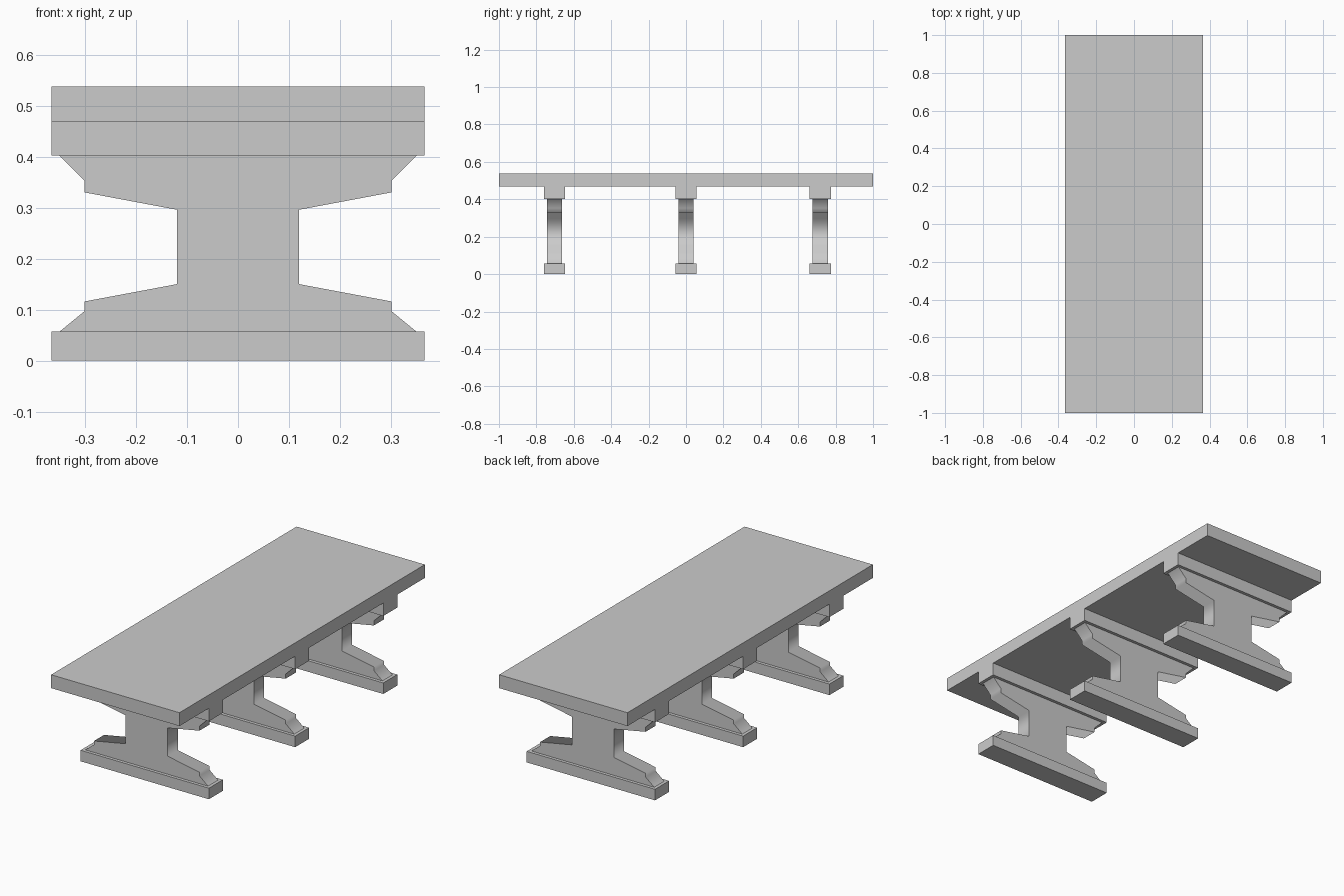
import bpy, bmesh, math

if "Cube" in bpy.data.objects:
    bpy.data.objects.remove(bpy.data.objects["Cube"])

HALF_X = 0.366


def finish(bm, name):
    bmesh.ops.recalc_face_normals(bm, faces=bm.faces)
    mesh = bpy.data.meshes.new(name)
    bm.to_mesh(mesh)
    bm.free()
    obj = bpy.data.objects.new(name, mesh)
    bpy.context.collection.objects.link(obj)
    return obj


def slab(name, y, width, z0, z1):
    """Full-depth rectangular block."""
    bm = bmesh.new()
    bmesh.ops.create_cube(bm, size=1)
    bmesh.ops.scale(bm, vec=(2 * HALF_X, width, z1 - z0), verts=bm.verts)
    bmesh.ops.translate(bm, vec=(0, y, (z0 + z1) / 2), verts=bm.verts)
    return finish(bm, name)


def pedestal(name, y, width):
    """Mirrored trestle outline extruded along y."""
    half = [(0.35, 0.057), (0.301, 0.097), (0.301, 0.116), (0.12, 0.15),
            (0.12, 0.296), (0.301, 0.33), (0.301, 0.353), (0.35, 0.402)]
    outline = half + [(-x, z) for x, z in reversed(half)]
    bm = bmesh.new()
    face = bm.faces.new([bm.verts.new((x, y - width / 2, z)) for x, z in outline])
    geom = bmesh.ops.extrude_face_region(bm, geom=[face], use_keep_orig=True)["geom"]
    verts = [g for g in geom if isinstance(g, bmesh.types.BMVert)]
    bmesh.ops.translate(bm, vec=(0, width, 0), verts=verts)
    obj = finish(bm, name)
    # soft shading around the outline, crisp front and back edges
    bpy.ops.object.select_all(action='DESELECT')
    obj.select_set(True)
    bpy.context.view_layer.objects.active = obj
    bpy.ops.object.shade_smooth_by_angle(angle=math.radians(85))
    return obj


# Table top
slab("table_top", 0, 2.0, 0.469, 0.538)

# Three trestles: foot, pedestal, cross beam
for label, y in (("front", -0.703), ("middle", 0.0), ("back", 0.718)):
    slab(label + "_foot", y, 0.114, 0.0, 0.057)
    pedestal(label + "_pedestal", y, 0.082)
    slab(label + "_beam", y, 0.114, 0.402, 0.469)
